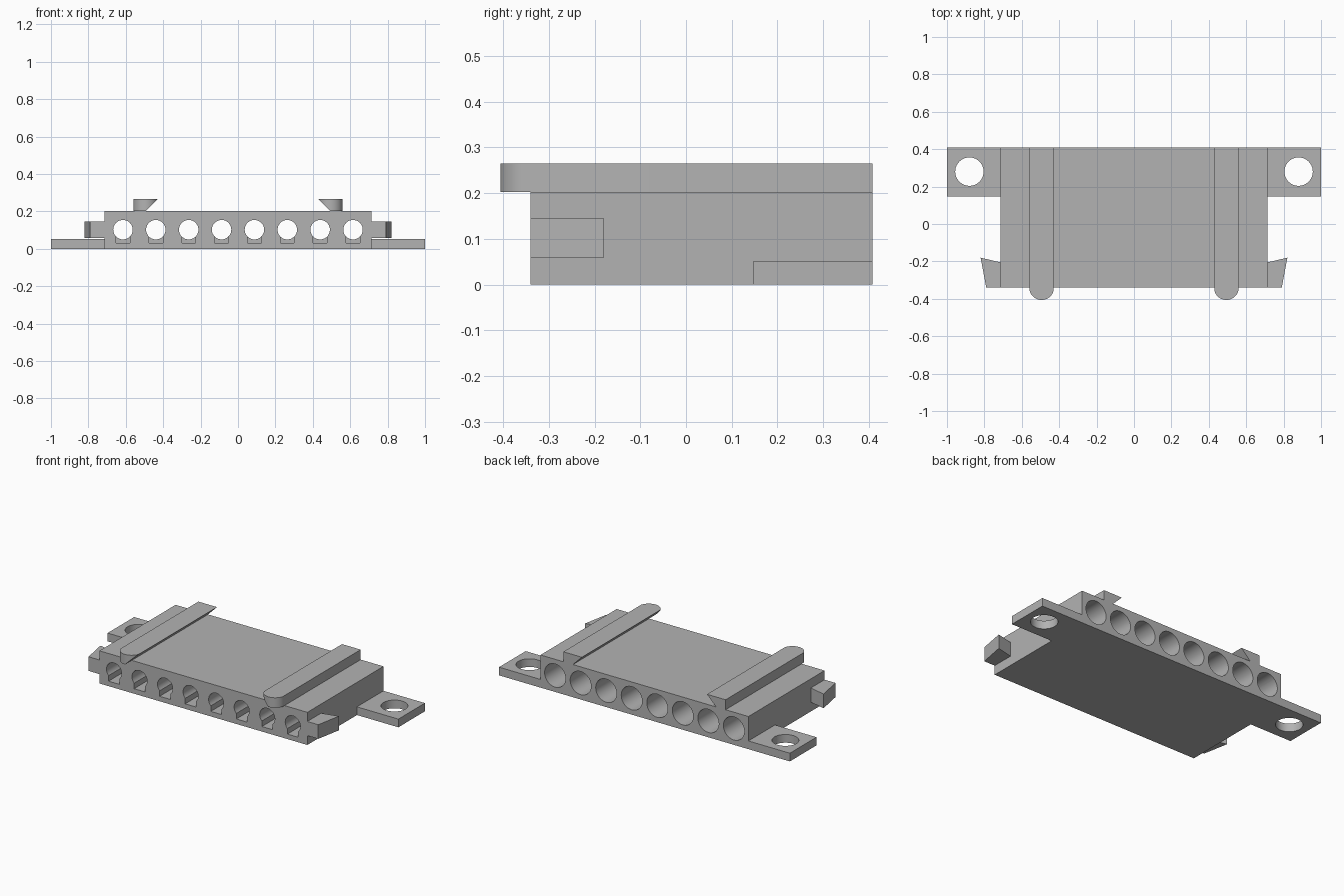
import bpy, bmesh, math

if "Cube" in bpy.data.objects:
    bpy.data.objects.remove(bpy.data.objects["Cube"])

grey = bpy.data.materials.new("plastic_grey")
grey.diffuse_color = (0.45, 0.45, 0.45, 1)
grey.use_nodes = True
grey.node_tree.nodes["Principled BSDF"].inputs["Base Color"].default_value = grey.diffuse_color


def prism(name, pts, lo, hi, axis="z"):
    """Extrude a 2D outline: (x, y) along z, or (x, z) along y."""
    place = (lambda p, d: (p[0], p[1], d)) if axis == "z" else (lambda p, d: (p[0], d, p[1]))
    bm = bmesh.new()
    a = [bm.verts.new(place(p, lo)) for p in pts]
    b = [bm.verts.new(place(p, hi)) for p in pts]
    bm.faces.new(a)
    bm.faces.new(b[::-1])
    n = len(pts)
    for i in range(n):
        bm.faces.new((a[i], b[i], b[(i + 1) % n], a[(i + 1) % n]))
    bmesh.ops.recalc_face_normals(bm, faces=bm.faces)
    mesh = bpy.data.meshes.new(name)
    bm.to_mesh(mesh)
    bm.free()
    mesh.materials.append(grey)
    ob = bpy.data.objects.new(name, mesh)
    bpy.context.collection.objects.link(ob)
    return ob


def rect(x0, x1, y0, y1):
    return [(x0, y0), (x1, y0), (x1, y1), (x0, y1)]


def arc(cx, cy, r, start=0.0, sweep=2 * math.pi, n=48, end=False):
    return [(cx + r * math.cos(start + sweep * i / n), cy + r * math.sin(start + sweep * i / n))
            for i in range(n + (1 if end else 0))]


def boolean(ob, cutter, operation="DIFFERENCE"):
    cutter.hide_render = True
    mod = ob.modifiers.new("cut", "BOOLEAN")
    mod.operation, mod.solver, mod.object = operation, "EXACT", cutter
    bpy.context.view_layer.objects.active = ob
    bpy.ops.object.modifier_apply(modifier=mod.name)
    bpy.data.objects.remove(cutter, do_unlink=True)


def smooth(ob):
    bpy.ops.object.select_all(action="DESELECT")
    ob.select_set(True)
    bpy.context.view_layer.objects.active = ob
    bpy.ops.object.shade_smooth_by_angle(angle=math.radians(30))


FRONT, BACK, HALF, TOP = -0.34, 0.408, 0.715, 0.203

# Housing with a row of stepped bores, each with a keyway at the front
housing = prism("housing", rect(-HALF, HALF, FRONT, BACK), 0, TOP)
for i in range(8):
    x = -0.615 + i * 0.1757
    boolean(housing, prism("bore", arc(x, 0.102, 0.052), -0.5, 0.5, "y"))
    boolean(housing, prism("wide_bore", arc(x, 0.102, 0.072), 0.02, 0.5, "y"))
    boolean(housing, prism("keyway", rect(x - 0.037, x + 0.037, 0.031, 0.1), -0.5, -0.1, "y"))
smooth(housing)

for side, s in (("left", -1), ("right", 1)):
    # Mounting tab with a screw hole
    tab = prism(side + "_mounting_tab", rect(s * HALF, s * 1.0, 0.147, BACK), 0, 0.051)
    boolean(tab, prism("screw_hole", arc(s * 0.88, 0.28, 0.076), -0.1, 0.2))
    smooth(tab)

    # Side latch
    prism(side + "_latch", [(s * HALF, FRONT), (s * 0.79, FRONT), (s * 0.82, -0.18),
                            (s * HALF, -0.205)], 0.058, 0.146)

    # Undercut rail with a rounded front end
    rail = prism(side + "_rail", [(s * 0.558, TOP), (s * 0.558, 0.265),
                                  (s * 0.43, 0.265), (s * 0.492, TOP)], -0.5, BACK, "y")
    plan = arc(s * 0.494, FRONT, 0.066, math.pi, math.pi, 24, True)
    plan += [(s * 0.494 + 0.066, 0.6), (s * 0.494 - 0.066, 0.6)]
    boolean(rail, prism("rail_plan", plan, 0.1, 0.4), "INTERSECT")
    smooth(rail)
